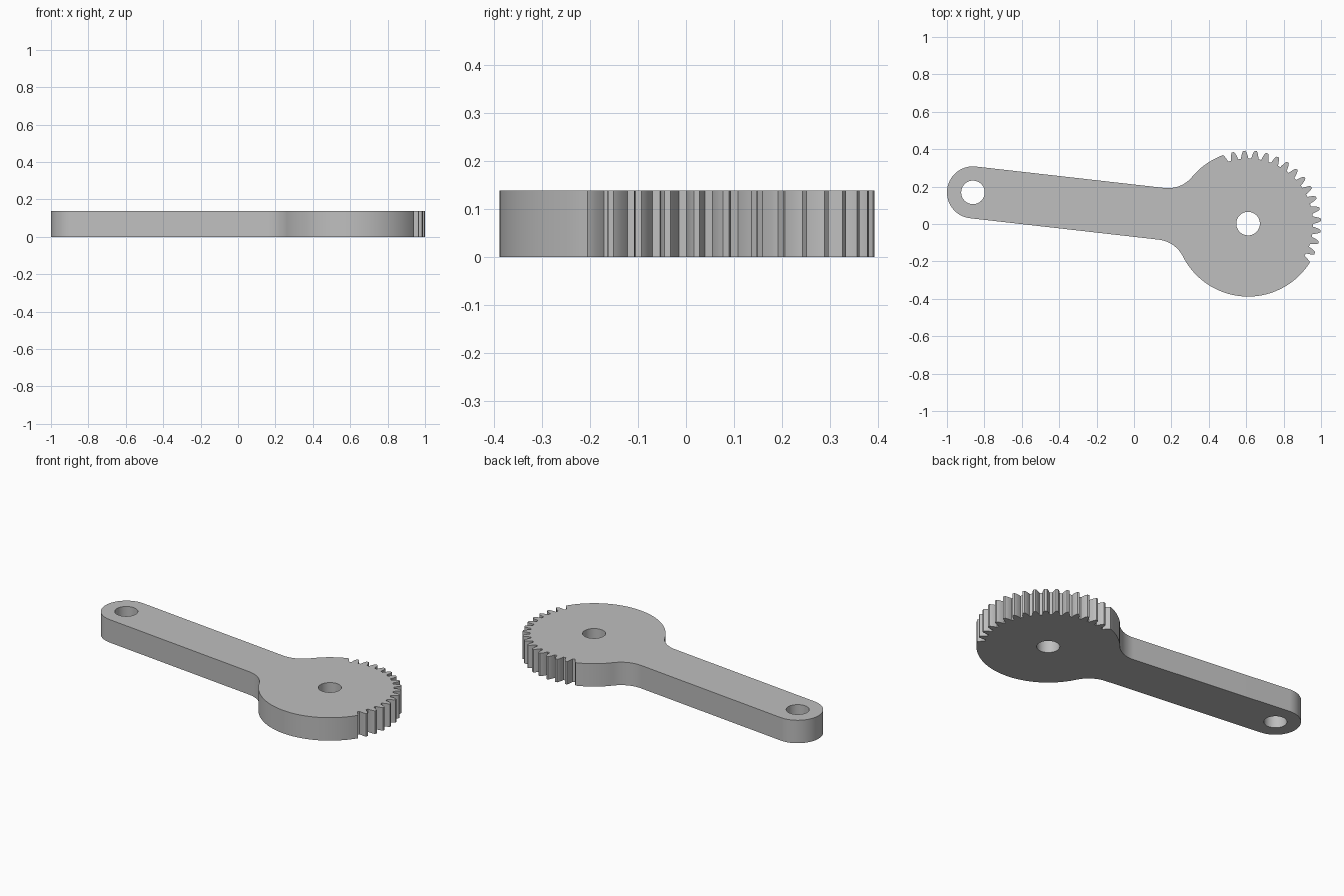
import bpy
import bmesh
from math import atan2, ceil, cos, degrees, hypot, radians, sin, sqrt
from mathutils import Vector

cube = bpy.data.objects.get("Cube")
if cube:
    bpy.data.objects.remove(cube)

# Main dimensions
HEIGHT = 0.138
GEAR = Vector((0.61, 0.002))
GEAR_R = 0.39
GEAR_HOLE = 0.063
EYE = Vector((-0.861, 0.169))
EYE_R = 0.139
EYE_HOLE = 0.063
FILLET = 0.166
PITCH = 9
FIRST, LAST = -24, 102
# Tooth flank: radius and half angle from root to tip
FLANK = [(0.348, 3.2), (0.357, 2.9), (0.371, 2.25), (0.382, 1.6), (GEAR_R, 0.9)]


def polar(center, angle, radius):
    a = radians(angle)
    return center + Vector((cos(a), sin(a))) * radius


def arc(center, radius, start, end, step=3):
    n = max(2, ceil(abs(end - start) / step))
    return [polar(center, start + (end - start) * i / n, radius) for i in range(n + 1)]


def flank(angle, side):
    pts = [polar(GEAR, angle + side * half, r) for r, half in FLANK]
    return pts if side < 0 else pts[::-1]


def outline():
    d = EYE - GEAR
    axis = degrees(atan2(d.y, d.x))
    reach = GEAR_R + FILLET
    rise = EYE_R + FILLET
    beta = degrees(atan2(rise, sqrt(reach ** 2 - rise ** 2)))
    tip = FLANK[-1][1]
    # Plain rim below the teeth, ending in the first gap
    pts = arc(GEAR, GEAR_R, axis + beta - 360, FIRST - PITCH + tip)
    pts += flank(FIRST - PITCH, 1)[1:]
    # Teeth
    for angle in range(FIRST, LAST + 1, PITCH):
        pts += flank(angle, -1) + flank(angle, 1)
    # Plain rim above the teeth
    pts += flank(LAST + PITCH, -1)
    pts += arc(GEAR, GEAR_R, LAST + PITCH - tip, axis - beta)[1:]
    # Fillet, arm end and second fillet
    pts += arc(polar(GEAR, axis - beta, reach), FILLET, axis - beta + 180, axis + 90)[1:]
    pts += arc(EYE, EYE_R, axis - 90, axis + 90, 5)
    pts += arc(polar(GEAR, axis + beta, reach), FILLET, axis - 90, axis + beta - 180)[:-1]
    return pts


def add_loop(bm, pts):
    verts = [bm.verts.new((p.x, p.y, 0)) for p in pts]
    return [bm.edges.new((v, verts[i - 1])) for i, v in enumerate(verts)]


# Flat plate with two holes, extruded upward
bm = bmesh.new()
edges = add_loop(bm, outline())
edges += add_loop(bm, arc(GEAR, GEAR_HOLE, 0, 360, 7.5)[:-1])
edges += add_loop(bm, arc(EYE, EYE_HOLE, 0, 360, 7.5)[:-1])
bmesh.ops.triangle_fill(bm, edges=edges, use_beauty=True, normal=(0, 0, 1))
result = bmesh.ops.extrude_face_region(bm, geom=bm.faces[:], use_keep_orig=True)
top = [g for g in result["geom"] if isinstance(g, bmesh.types.BMVert)]
bmesh.ops.translate(bm, verts=top, vec=(0, 0, HEIGHT))
bmesh.ops.recalc_face_normals(bm, faces=bm.faces[:])
mesh = bpy.data.meshes.new("geared_lever_arm")
bm.to_mesh(mesh)
bm.free()

# Single grey material
grey = bpy.data.materials.new("plain_grey")
grey.use_nodes = True
color = (0.52, 0.52, 0.52, 1)
grey.diffuse_color = color
grey.node_tree.nodes["Principled BSDF"].inputs["Base Color"].default_value = color
mesh.materials.append(grey)

lever = bpy.data.objects.new("geared_lever_arm", mesh)
bpy.context.collection.objects.link(lever)
bpy.ops.object.select_all(action="DESELECT")
lever.select_set(True)
bpy.context.view_layer.objects.active = lever
bpy.ops.object.shade_smooth_by_angle(angle=radians(25))
